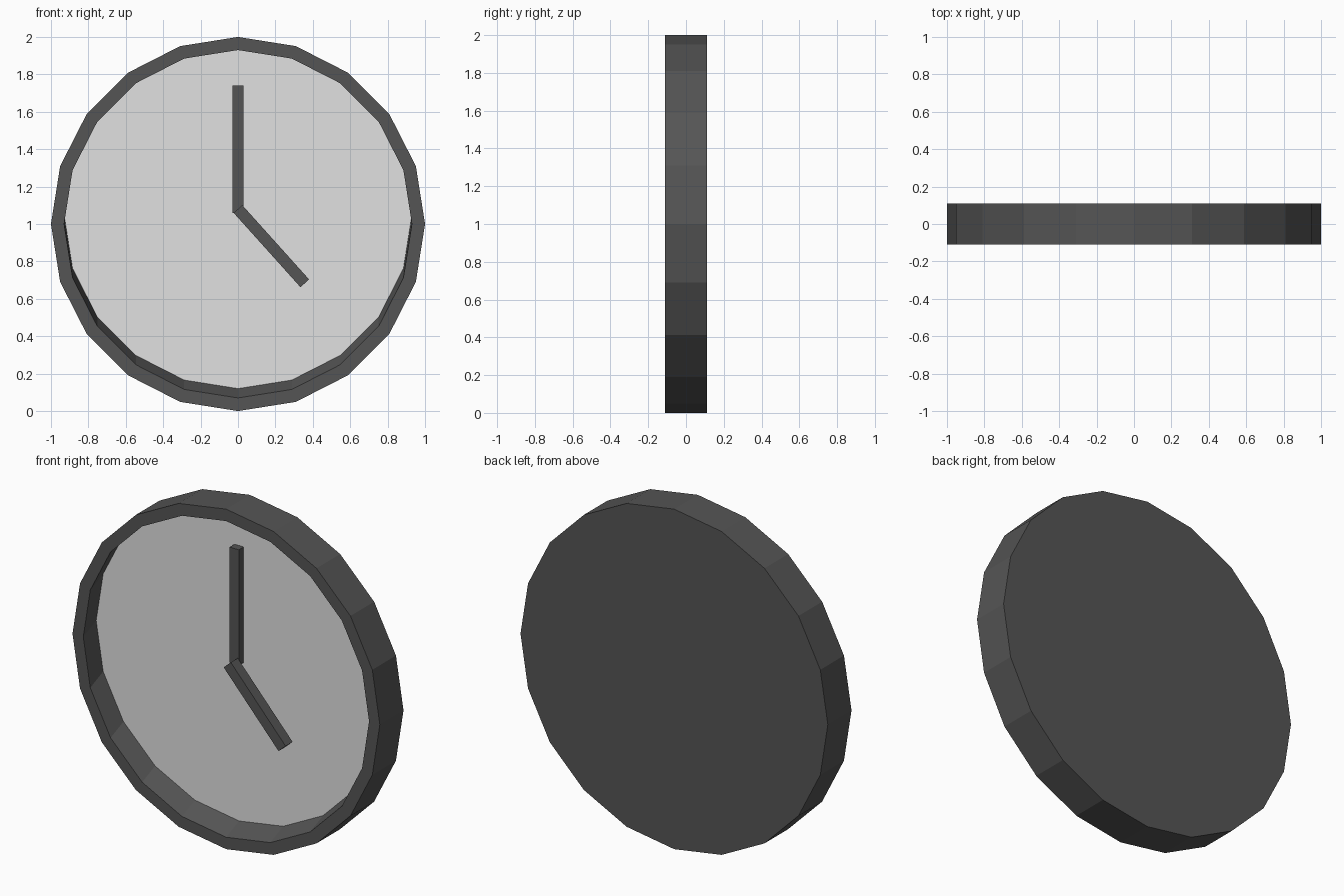
import bpy, bmesh, math
from mathutils import Matrix, Vector

if "Cube" in bpy.data.objects:
    bpy.data.objects.remove(bpy.data.objects["Cube"])


def make_material(name, value):
    mat = bpy.data.materials.new(name)
    mat.use_nodes = True
    colour = (value, value, value, 1)
    mat.diffuse_color = colour
    mat.node_tree.nodes["Principled BSDF"].inputs["Base Color"].default_value = colour
    return mat


dark = make_material("dark grey", 0.09)
pale = make_material("pale grey", 0.75)


def add_object(name, bm, *mats):
    bmesh.ops.recalc_face_normals(bm, faces=bm.faces)
    mesh = bpy.data.meshes.new(name)
    bm.to_mesh(mesh)
    bm.free()
    for mat in mats:
        mesh.materials.append(mat)
    obj = bpy.data.objects.new(name, mesh)
    bpy.context.collection.objects.link(obj)
    return obj


# Case: rings of 20 points from the back, round the rim and into the dial
SIDES = 20
LOOPS = [  # radius, y, centre height
    (1.0, 0.11, 1.0),
    (1.0, -0.11, 1.0),
    (0.93, -0.11, 1.0),
    (0.93, 0.01, 1.05),
]
bm = bmesh.new()
rings = []
for radius, y, z in LOOPS:
    angles = [math.tau * i / SIDES for i in range(SIDES)]
    rings.append([bm.verts.new((radius * math.cos(a), y, z + radius * math.sin(a)))
                  for a in angles])
for a, b in zip(rings, rings[1:]):
    for i in range(SIDES):
        j = (i + 1) % SIDES
        bm.faces.new((a[i], a[j], b[j], b[i]))
bm.faces.new(rings[0])
bm.faces.new(rings[-1]).material_index = 1  # dial
add_object("clock_case", bm, dark, pale)


# Hands: thin bars between two points on the dial
def add_hand(name, start, end, width, y_front, y_back):
    (x0, z0), (x1, z1) = start, end
    dx, dz = x1 - x0, z1 - z0
    centre = Vector(((x0 + x1) / 2, (y_front + y_back) / 2, (z0 + z1) / 2))
    bm = bmesh.new()
    bmesh.ops.create_cube(bm, size=1, matrix=(
        Matrix.Translation(centre)
        @ Matrix.Rotation(math.atan2(dx, dz), 4, "Y")
        @ Matrix.Diagonal((width, y_back - y_front, math.hypot(dx, dz), 1))))
    add_object(name, bm, dark)


add_hand("minute_hand", (0, 1.06), (0, 1.74), 0.06, -0.035, 0.012)
add_hand("hour_hand", (0.0, 1.08), (0.357, 0.683), 0.062, -0.10, -0.035)
